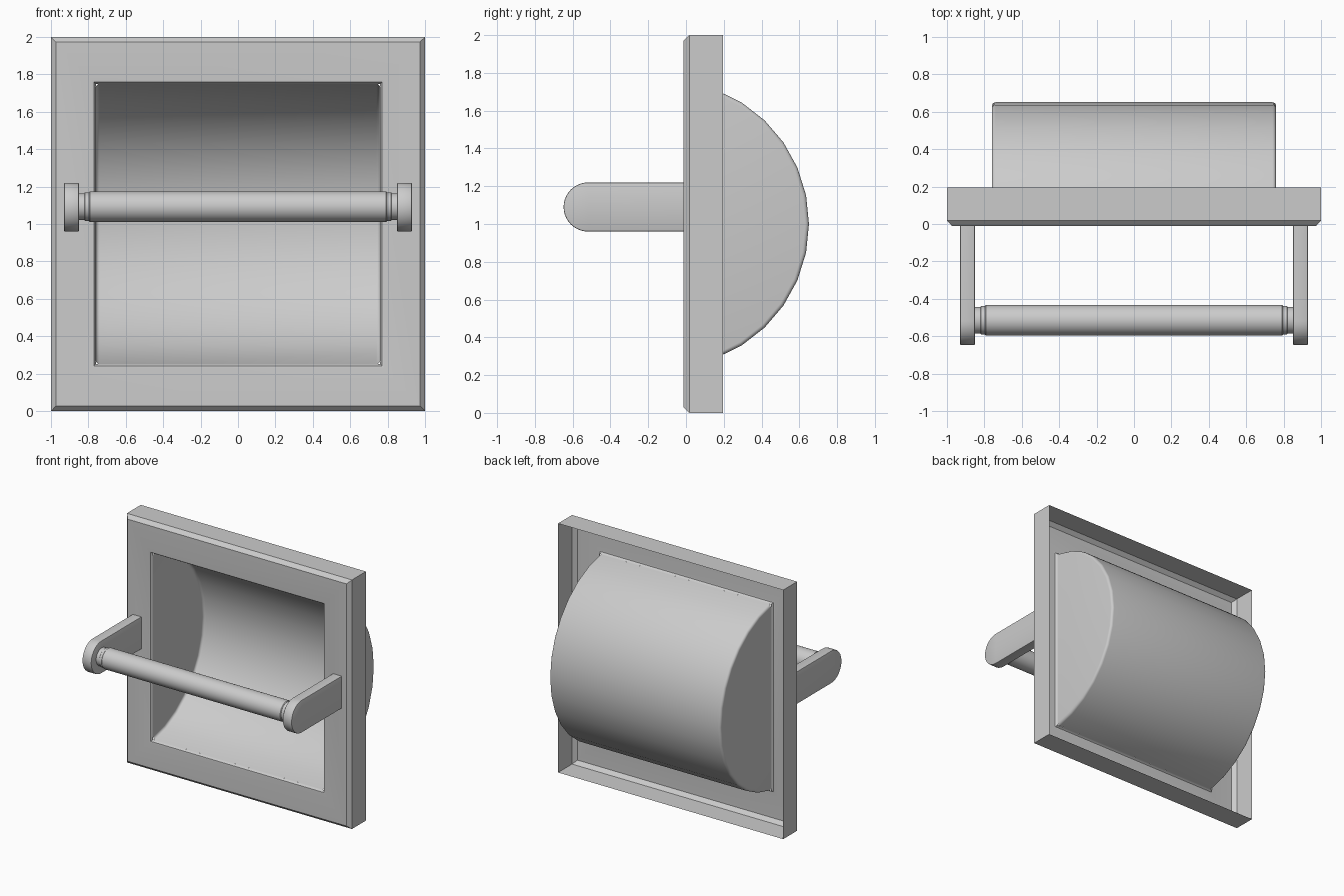
import bpy, bmesh
from math import sin, cos, acos, pi, radians

if "Cube" in bpy.data.objects:
    bpy.data.objects.remove(bpy.data.objects["Cube"])


def finish(bm, name, smooth=True):
    mesh = bpy.data.meshes.new(name)
    bm.to_mesh(mesh)
    bm.free()
    ob = bpy.data.objects.new(name, mesh)
    bpy.context.collection.objects.link(ob)
    if smooth:
        bpy.ops.object.select_all(action='DESELECT')
        bpy.context.view_layer.objects.active = ob
        ob.select_set(True)
        bpy.ops.object.shade_smooth_by_angle(angle=radians(32))
    return ob


def bridge(bm, a, b, closed=True):
    n = len(a)
    for i in range(n if closed else n - 1):
        j = (i + 1) % n
        bm.faces.new((a[i], a[j], b[j], b[i]))


# Wall plate: thin pressed sheet, open at the back, rolled lip into the opening
def wall_plate():
    bm = bmesh.new()
    rings = [(1.0, 1.0, 0.195), (1.0, 1.0, 0.018), (0.972, 0.972, -0.012),
             (0.782, 0.770, -0.012), (0.771, 0.759, -0.009),
             (0.763, 0.752, 0.0), (0.76, 0.749, 0.01)]
    prev = None
    for hx, hz, y in rings:
        loop = [bm.verts.new((sx * hx, y, 1 + sz * hz))
                for sx, sz in ((-1, -1), (1, -1), (1, 1), (-1, 1))]
        if prev:
            bridge(bm, prev, loop)
        prev = loop
    return finish(bm, "wall_plate")


# Recess: part-cylinder bowl with filleted flat ends
def recess_bowl():
    bm = bmesh.new()
    radius, cy, y_lip, fillet, half, segs = 0.758, -0.107, 0.01, 0.02, 0.76, 14
    sections = []
    for k in range(5):
        t = k / 4 * pi / 2
        sections.append((half - fillet * (1 - cos(t)),
                         radius - fillet * (1 - sin(t))))
    sections = [(-x, r) for x, r in sections] + sections[::-1]
    loops = []
    for x, r in sections:
        a = acos((y_lip - cy) / r)
        loops.append([bm.verts.new((x, cy + r * cos(t), 1 + r * sin(t)))
                      for t in (a * (2 * i / segs - 1) for i in range(segs + 1))])
    for a, b in zip(loops, loops[1:]):
        bridge(bm, b[::-1], a[::-1], closed=False)
    bm.faces.new(loops[0])
    bm.faces.new(loops[-1][::-1])
    bmesh.ops.recalc_face_normals(bm, faces=bm.faces)
    bmesh.ops.reverse_faces(bm, faces=bm.faces)
    return finish(bm, "recess_bowl")


# Support arm: flat bar with a round front end
def arm(name, side):
    bm = bmesh.new()
    r, cy, cz, n = 0.13, -0.518, 1.09, 20
    profile = [(-0.012, cz + r)]
    profile += [(cy - r * sin(pi * i / n), cz + r * cos(pi * i / n))
                for i in range(n + 1)]
    profile += [(-0.012, cz - r)]
    face = bm.faces.new([bm.verts.new((side * 0.85, y, z)) for y, z in profile])
    ext = bmesh.ops.extrude_face_region(bm, geom=[face])
    moved = [v for v in ext['geom'] if isinstance(v, bmesh.types.BMVert)]
    bmesh.ops.translate(bm, verts=moved, vec=(side * 0.08, 0, 0))
    if face.is_valid and not any(len(f.verts) > 4 and
                                 f is face for f in bm.faces):
        bm.faces.new(face.verts)
    bmesh.ops.recalc_face_normals(bm, faces=bm.faces)
    # Slightly eased rims, leaving the edge against the plate alone
    rims = [e for e in bm.edges
            if abs(e.verts[0].co.x - e.verts[1].co.x) < 1e-5
            and min(v.co.y for v in e.verts) < -0.02]
    bmesh.ops.bevel(bm, geom=rims, offset=0.006, segments=2,
                    affect='EDGES', profile=0.5)
    return finish(bm, name)


# Lathe around the x axis, for the roller parts
def lathe(name, profile, y=-0.515, z=1.093, n=32):
    bm = bmesh.new()
    loops = [[bm.verts.new((x, y + r * cos(2 * pi * i / n),
                            z + r * sin(2 * pi * i / n))) for i in range(n)]
             for x, r in profile]
    for a, b in zip(loops, loops[1:]):
        bridge(bm, a, b)
    bm.faces.new(loops[0])
    bm.faces.new(loops[-1])
    bmesh.ops.recalc_face_normals(bm, faces=bm.faces)
    return finish(bm, name)


wall_plate()
recess_bowl()
for label, s in (("left", -1), ("right", 1)):
    arm(label + "_arm", s)
    lathe(label + "_roller_pin",
          [(s * 0.78, 0.076), (s * 0.818, 0.076), (s * 0.822, 0.071),
           (s * 0.855, 0.071)])
lathe("roller", [(-0.797, 0.078), (-0.792, 0.082), (0.792, 0.082), (0.797, 0.078)])
